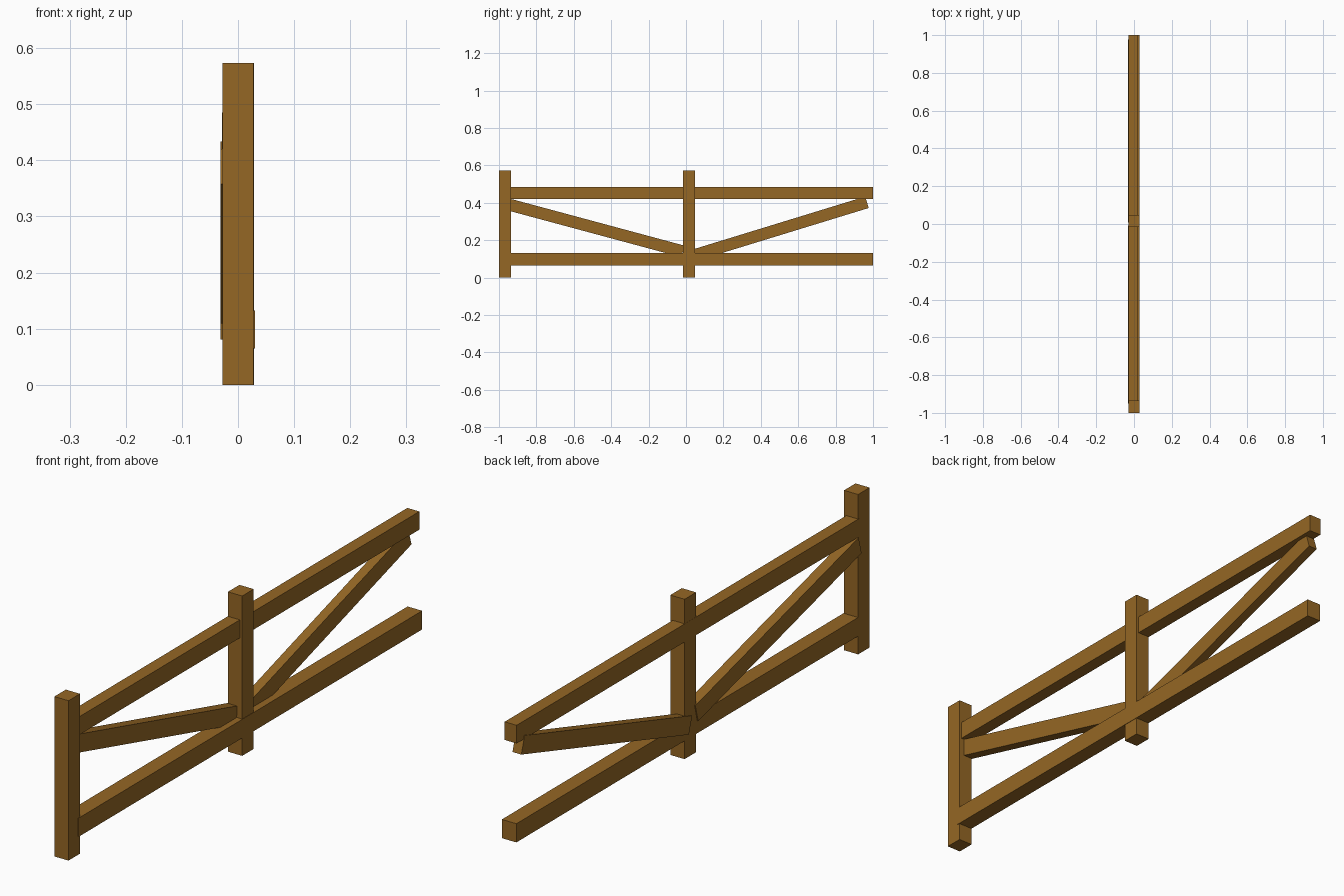
import bpy
from math import atan2, hypot
from mathutils import Matrix, Vector

if "Cube" in bpy.data.objects:
    bpy.data.objects.remove(bpy.data.objects["Cube"])

wood = bpy.data.materials.new("wood")
wood.diffuse_color = (0.30, 0.135, 0.018, 1)
wood.use_nodes = True
wood.node_tree.nodes["Principled BSDF"].inputs["Base Color"].default_value = wood.diffuse_color


def box(name, x, y, z, matrix=None):
    """Wooden box spanning the given (min, max) ranges."""
    bpy.ops.mesh.primitive_cube_add(size=1)
    ob = bpy.context.object
    ob.name = name
    spans = (x, y, z)
    centre = Vector([(a + b) / 2 for a, b in spans])
    scale = Matrix.Diagonal([b - a for a, b in spans] + [1])
    ob.data.transform((matrix or Matrix()) @ Matrix.Translation(centre) @ scale)
    ob.data.materials.append(wood)
    return ob


def brace(name, x, start, end, thick=0.064):
    """Diagonal board whose lower edge runs from start to end in (y, z)."""
    dy, dz = end[0] - start[0], end[1] - start[1]
    place = Matrix.Translation((0, *start)) @ Matrix.Rotation(atan2(dz, dy), 4, 'X')
    return box(name, x, (0, hypot(dy, dz)), (0, thick), place)


# Upright posts
box("end_post", (-0.028, 0.028), (-1, -0.935), (0, 0.573))
box("middle_post", (-0.028, 0.0285), (-0.017, 0.048), (0, 0.573))

# Horizontal rails
box("top_rail", (-0.0285, 0.019), (-0.945, 1), (0.42, 0.485))
box("bottom_rail", (-0.0275, 0.030), (-0.945, 1), (0.065, 0.132))

# Diagonal braces meeting at the foot of the middle post
brace("left_brace", (-0.031, 0.007), (-0.95, 0.358), (-0.025, 0.109))
brace("right_brace", (-0.031, 0.004), (0.028, 0.081), (0.977, 0.372))
